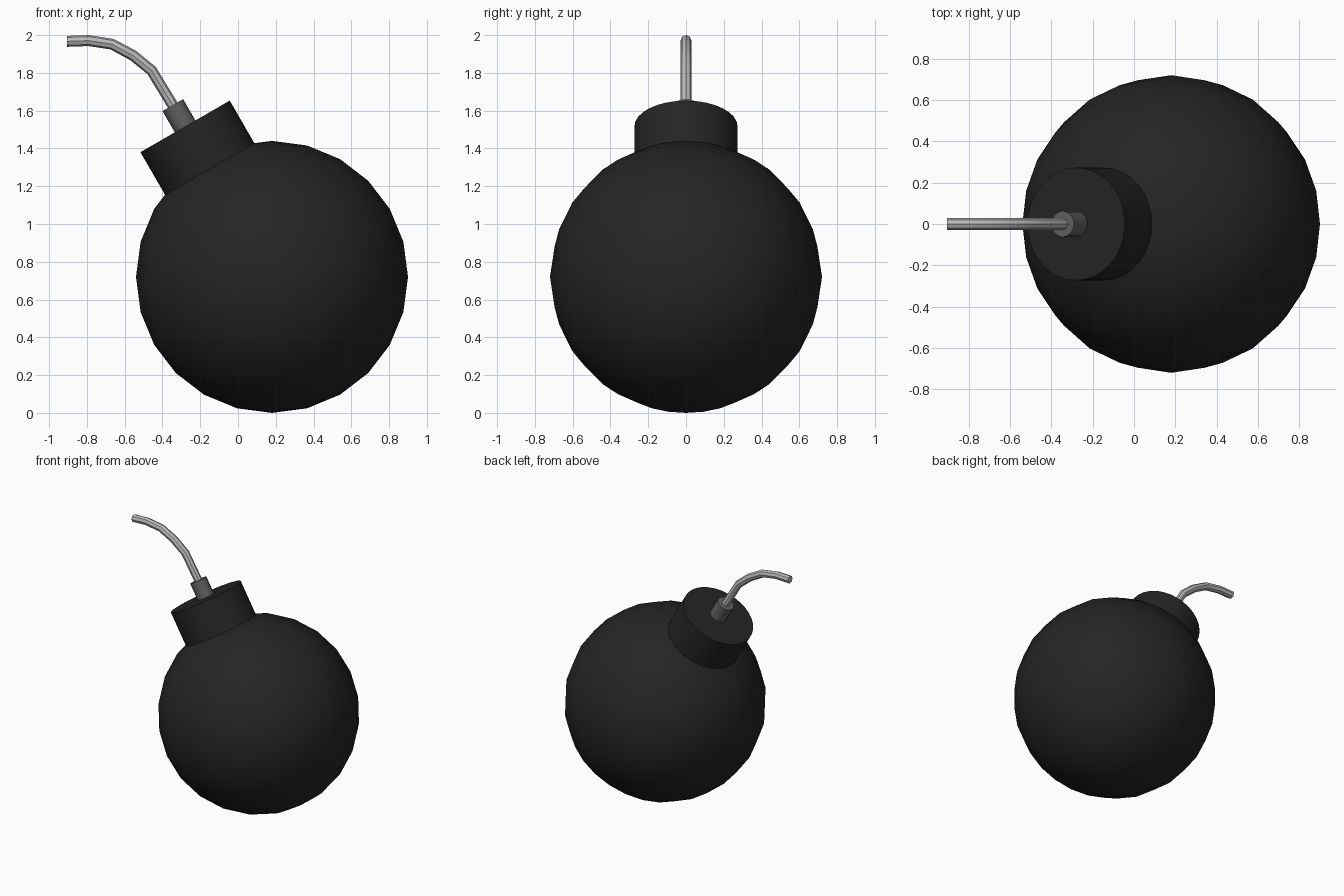
import bpy
from math import radians
from mathutils import Vector, Matrix

if "Cube" in bpy.data.objects:
    bpy.data.objects.remove(bpy.data.objects["Cube"])

CENTRE = Vector((0.18, 0, 0.72))
TILT = Matrix.Rotation(radians(-30), 4, 'Y')
AXIS = TILT @ Vector((0, 0, 1))


def material(name, value):
    mat = bpy.data.materials.new(name)
    mat.diffuse_color = (value, value, value, 1)
    mat.use_nodes = True
    mat.node_tree.nodes["Principled BSDF"].inputs["Base Color"].default_value = mat.diffuse_color
    return mat


def finish(name, mat):
    obj = bpy.context.object
    obj.name = name
    obj.data.materials.append(mat)
    bpy.ops.object.shade_smooth_by_angle(angle=radians(35))
    return obj


def tilted_cylinder(name, radius, start, end, sides, mat):
    # start and end are distances from the ball centre along the tilted axis
    bpy.ops.mesh.primitive_cylinder_add(
        vertices=sides, radius=radius, depth=end - start,
        location=CENTRE + AXIS * (start + end) / 2,
        rotation=(0, radians(-30), 0))
    return finish(name, mat)


black = material("black_iron", 0.018)
dark_grey = material("dark_grey", 0.12)
light_grey = material("fuse_grey", 0.5)

# Round body
bpy.ops.mesh.primitive_uv_sphere_add(segments=24, ring_count=12, radius=0.72,
                                     location=CENTRE, rotation=(0, radians(-30), 0))
finish("ball", black)

# Neck and fuse holder
tilted_cylinder("neck", 0.273, 0.60, 0.92, 32, black)
tilted_cylinder("fuse_holder", 0.063, 0.90, 1.05, 16, dark_grey)

# Bent fuse
path = [(-0.325, 1.595), (-0.457, 1.812), (-0.555, 1.892),
        (-0.667, 1.952), (-0.79, 1.971), (-0.905, 1.967)]
curve = bpy.data.curves.new("fuse", 'CURVE')
curve.dimensions = '3D'
curve.bevel_depth = 0.029
curve.bevel_resolution = 2
curve.use_fill_caps = True
spline = curve.splines.new('POLY')
spline.points.add(len(path) - 1)
for point, (x, z) in zip(spline.points, path):
    point.co = (x, 0, z, 1)
fuse = bpy.data.objects.new("fuse", curve)
bpy.context.collection.objects.link(fuse)
bpy.ops.object.select_all(action='DESELECT')
fuse.select_set(True)
bpy.context.view_layer.objects.active = fuse
bpy.ops.object.convert(target='MESH')
finish("fuse", light_grey)
